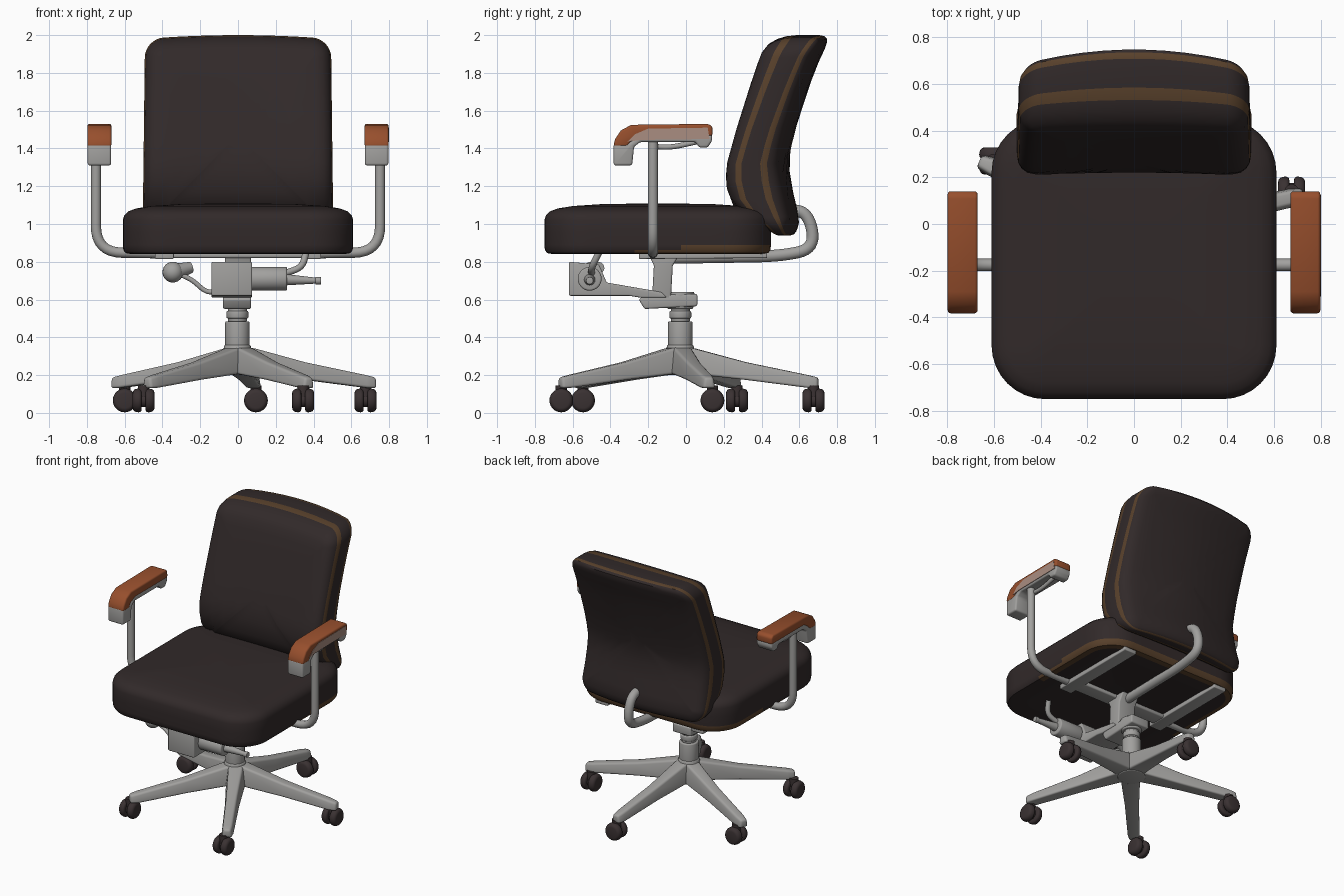
import bpy, bmesh, math
from mathutils import Vector, Matrix

if "Cube" in bpy.data.objects:
    bpy.data.objects.remove(bpy.data.objects["Cube"])


def material(name, r, g, b):
    m = bpy.data.materials.new(name)
    m.diffuse_color = (r, g, b, 1)
    m.use_nodes = True
    m.node_tree.nodes["Principled BSDF"].inputs["Base Color"].default_value = m.diffuse_color
    return m


FABRIC = material("dark upholstery", 0.031, 0.0225, 0.0225)
PIPING = material("tan piping", 0.098, 0.052, 0.024)
METAL = material("grey metal", 0.36, 0.355, 0.345)
WOOD = material("orange wood", 0.31, 0.078, 0.026)
PALE = material("pale wood", 0.40, 0.27, 0.22)
RUBBER = material("dark rubber", 0.042, 0.031, 0.032)


def finish(name, bm, mats, bevel=0.0, angle=40):
    bmesh.ops.recalc_face_normals(bm, faces=bm.faces)
    if bevel:
        edges = [e for e in bm.edges if e.calc_face_angle(0) > 0.5]
        bmesh.ops.bevel(bm, geom=edges, offset=bevel, segments=3, profile=0.5,
                        affect='EDGES', clamp_overlap=True)
    me = bpy.data.meshes.new(name)
    bm.to_mesh(me)
    bm.free()
    for m in mats:
        me.materials.append(m)
    for p in me.polygons:
        p.use_smooth = True
    me.set_sharp_from_angle(angle=math.radians(angle))
    ob = bpy.data.objects.new(name, me)
    bpy.context.collection.objects.link(ob)
    return ob


def loft(name, rings, mats, rule=lambda i, c: 0, bevel=0.0):
    bm = bmesh.new()
    vs = [[bm.verts.new(p) for p in ring] for ring in rings]
    n = len(rings[0])
    for i in range(len(vs) - 1):
        for k in range(n):
            f = bm.faces.new((vs[i][k], vs[i][(k + 1) % n],
                              vs[i + 1][(k + 1) % n], vs[i + 1][k]))
            f.material_index = rule(i, f.calc_center_median())
    bm.faces.new(vs[0])
    bm.faces.new(vs[-1])
    return finish(name, bm, mats, bevel)


def prism(name, pts, x0, x1, mat, bevel=0.01):
    """Side profile of (y, z) points, extruded from x0 to x1."""
    return loft(name, [[(x, y, z) for y, z in pts] for x in (x0, x1)], [mat], bevel=bevel)


def rod(name, a, b, r1, r2=None, mat=METAL, bevel=0.0, seg=28):
    a, b = Vector(a), Vector(b)
    rot = (b - a).to_track_quat('Z', 'Y').to_matrix()
    circle = [(math.cos(t), math.sin(t)) for t in [2 * math.pi * k / seg for k in range(seg)]]
    rings = [[p + rot @ Vector((r * c, r * s, 0)) for c, s in circle]
             for p, r in ((a, r1), (b, r2 or r1))]
    return loft(name, rings, [mat], bevel=bevel)


def tube(name, pts, r, bend, mat=METAL):
    """Tube along a path whose corners are rounded by the bend length."""
    pts = [Vector(p) for p in pts]
    path = [pts[0]]
    for a, b, c in zip(pts, pts[1:], pts[2:]):
        d1, d2 = a - b, c - b
        p = b + d1.normalized() * min(bend, d1.length * 0.49)
        q = b + d2.normalized() * min(bend, d2.length * 0.49)
        for k in range(9):
            t = k / 8
            path.append(p * (1 - t) ** 2 + b * 2 * t * (1 - t) + q * t * t)
    path.append(pts[-1])
    cu = bpy.data.curves.new(name, 'CURVE')
    cu.dimensions = '3D'
    cu.bevel_depth, cu.bevel_resolution, cu.use_fill_caps = r, 5, True
    sp = cu.splines.new('POLY')
    sp.points.add(len(path) - 1)
    for s, p in zip(sp.points, path):
        s.co = (*p, 1)
    tmp = bpy.data.objects.new(name + "_path", cu)
    bm = bmesh.new()
    bpy.context.collection.objects.link(tmp)
    me = bpy.data.meshes.new_from_object(tmp.evaluated_get(bpy.context.evaluated_depsgraph_get()))
    bm.from_mesh(me)
    bpy.data.objects.remove(tmp)
    for f in bm.faces:
        f.material_index = 0
    return finish(name, bm, [mat])


def rounded_rect(hw, v0, v1, r, inset):
    hw, v0, v1, r = hw - inset, v0 + inset, v1 - inset, max(r - inset, 0.03)
    out = []
    corners = [(hw - r, v1 - r, 0), (r - hw, v1 - r, 90), (r - hw, v0 + r, 180), (hw - r, v0 + r, 270)]
    for k, (cx, cv, a0) in enumerate(corners):
        arc = [math.radians(a0 + 90 * j / 8) for j in range(9)]
        out += [(cx + r * math.cos(a), cv + r * math.sin(a)) for a in arc]
        nx, nv, na = corners[(k + 1) % 4]
        e = math.radians(na)
        p, q = out[-1], (nx + r * math.cos(e), nv + r * math.sin(e))
        out += [(p[0] + (q[0] - p[0]) * j / 9, p[1] + (q[1] - p[1]) * j / 9) for j in range(1, 9)]
    return out


def interp(table, z):
    z = min(max(z, table[0][0]), table[-1][0])
    for (z0, y0), (z1, y1) in zip(table, table[1:]):
        if z <= z1:
            return y0 + (y1 - y0) * (z - z0) / (z1 - z0)


# Seat cushion, piped along its lower rear edge
seat_rings = [(0.45, .852), (0.2, .848), (0.05, .84), (0.015, .846), (0.003, .862), (0, .89), (0, .96), (0, 1.02),
              (0.008, 1.045), (0.03, 1.067), (0.07, 1.082), (0.15, 1.095), (0.3, 1.105), (0.48, 1.108)]
loft("seat", [[(x, y, z) for x, y in rounded_rect(.61, -.75, .45, .23, i)] for i, z in seat_rings],
     [FABRIC, PIPING], lambda i, c: int(i in (2, 3) and c.y > -0.25 or i == 4 and c.y > -0.02))

# Backrest: front cushion, piping, side band, piping, rear panel
FRONT = [(.94, .45), (.98, .41), (1.08, .25), (1.2, .205), (1.31, .205), (1.51, .26), (1.75, .335), (1.93, .395), (2.0, .43)]
REAR = [(.94, .595), (1.03, .60), (1.2, .56), (1.34, .54), (1.52, .585), (1.75, .66), (1.9, .72), (2.0, .775)]
back_rings = [(.45, 0), (.34, 0), (.23, 0), (.14, 0), (.08, .01), (.045, .04), (.02, .11), (.006, .2), (0, .32),
              (0, .5), (0, .7), (.006, .83), (.02, .92), (.04, .97), (.07, 1), (.14, 1), (.23, 1), (.34, 1), (.45, 1)]


def back_point(x, z, d):
    f, r = interp(FRONT, z), interp(REAR, z)
    s, h = (x / .5) ** 2, (z - .94) / 1.06
    d += .12 * math.sin(math.pi * d) * max(0, h - .4) / .6
    y = f + (r - f) * d - .07 * s * (.2 + .8 * d) + .015 * (1 - d)
    return (x * (1.0 - .025 * h), y, z - .02 * s * h)


loft("backrest", [[back_point(x, z, d) for x, z in rounded_rect(.505, .94, 2.0, .1, i)] for i, d in back_rings],
     [FABRIC, PIPING], lambda i, c: int(i in (7, 10)))

# Armrests
for s, side in ((-1, "left"), (1, "right")):
    prism(side + "_arm_pad", [(-.385, 1.41), (-.375, 1.45), (-.345, 1.495), (-.29, 1.525), (.12, 1.53), (.14, 1.515),
                              (.14, 1.465), (-.24, 1.465), (-.29, 1.44), (-.31, 1.41)], s * .67, s * .798, WOOD, .012)
    prism(side + "_arm_holder", [(-.383, 1.425), (-.383, 1.31), (-.285, 1.31), (-.275, 1.41), (-.24, 1.435), (.05, 1.435),
                                 (.07, 1.405), (.115, 1.405), (.138, 1.44), (.138, 1.475), (-.25, 1.475), (-.3, 1.43)],
          s * .672, s * .796, METAL, .012)
    tube(side + "_arm_post", [(s * .752, -.175, 1.45), (s * .752, -.175, .85), (s * .42, -.175, .845)], .027, .14)
    tube(side + "_arm_brace", [(s * .74, -.17, 1.41), (s * .74, -.08, 1.405), (s * .74, .08, 1.44)], .014, .06)
    # Seat rails
    prism(side + "_seat_rail", [(-.25, .815), (-.25, .85), (.43, .85), (.43, .82)], s * .34, s * .44, METAL, .006)
prism("right_arm_side_plate", [(-.31, 1.435), (-.27, 1.475), (-.2, 1.505), (.115, 1.51), (.125, 1.45), (-.24, 1.445)],
      .794, .8, PALE, 0)

# Bent tube carrying the backrest
tube("back_support", [(0, .53, 1.08), (0, .65, 1.06), (0, .685, .87), (0, .5, .83), (0, -.12, .82)], .032, .13)

# Tilt mechanism under the seat
prism("tilt_housing", [(-.62, .8), (-.46, .785), (-.42, .69), (-.13, .64), (-.1, .61), (-.24, .61), (-.3, .62),
                       (-.62, .62)], -.14, .075, METAL, .008)
prism("tilt_upright", [(-.2, .845), (-.03, .845), (-.07, .78), (-.08, .6), (-.18, .6), (-.17, .78)], -.07, .07, METAL)
prism("cross_beam", [(-.21, .82), (-.21, .85), (-.1, .85), (-.1, .82)], -.42, .42, METAL)
prism("column_plate", [(-.25, .6), (-.22, .625), (.06, .63), (.06, .565), (-.22, .55)], -.08, .07, METAL)
rod("tilt_drum", (.07, -.51, .71), (.26, -.51, .71), .063, bevel=.01)
rod("tension_rod", (.25, -.51, .705), (.42, -.51, .7), .03, .015)
rod("tension_knob", (.41, -.51, .7), (.44, -.51, .7), .02, bevel=.004)
tube("height_lever", [(.25, -.5, .74), (.34, -.5, .77), (.36, -.46, .85)], .018, .05)
tube("tilt_lever", [(-.12, -.5, .64), (-.17, -.5, .64), (-.25, -.5, .71), (-.34, -.5, .745)], .013, .04)
rod("tilt_knob_neck", (-.34, -.5, .745), (-.25, -.46, .77), .045, .03)
bm = bmesh.new()
bmesh.ops.create_uvsphere(bm, u_segments=20, v_segments=12, radius=.055,
                          matrix=Matrix.Translation((-.345, -.5, .745)))
finish("tilt_knob", bm, [METAL])

# Central column
C = Vector((-.003, -.03, 0))
for name, z0, z1, r0, r1 in (("base_hub", .2, .36, .095, .07), ("column_sleeve", .3, .485, .065, .065),
                             ("gas_lift", .48, .57, .05, .05), ("column_collar", .5, .54, .058, .058),
                             ("column_head", .55, .64, .068, .075)):
    rod(name, C + Vector((0, 0, z0)), C + Vector((0, 0, z1)), r0, r1, bevel=.008)

# Five-star base with twin-wheel casters, each swivelled to x or y
SECTIONS = [(.02, .07, .2, .35), (.08, .066, .205, .34), (.35, .05, .175, .268), (.68, .042, .133, .2), (.735, .032, .13, .187)]
CASTERS = [(.675, .14, 1), (.095, .675, 0), (-.6, .27, 0), (-.5, -.545, 1), (.345, -.66, 1)]
for k, (cx, cy, along_x) in enumerate(CASTERS):
    a = math.radians(12 + 72 * k)
    out, tan = Vector((math.cos(a), math.sin(a), 0)), Vector((-math.sin(a), math.cos(a), 0))
    base = C + Vector((.012, 0, 0))
    loft(f"base_leg_{k + 1}", [[base + out * r + tan * (sx * w) + Vector((0, 0, z)) for sx, z in
                                ((1, z0), (.72, z1), (-.72, z1), (-1, z0))]
                               for r, w, z0, z1 in SECTIONS], [METAL], bevel=.014)
    p = Vector((cx, cy, .066))
    axis = Vector((1, 0, 0)) if along_x else Vector((0, 1, 0))
    for s in (-1, 1):
        rod(f"caster_{k + 1}_wheel_{'ab'[s > 0]}", p + axis * s * .01, p + axis * s * .058, .066, .058,
            RUBBER, bevel=.018)
    rod(f"caster_{k + 1}_axle", p - axis * .03, p + axis * .03, .035, mat=RUBBER)
    rod(f"caster_{k + 1}_stem", p, p + Vector((0, 0, .08)), .03, mat=RUBBER)
